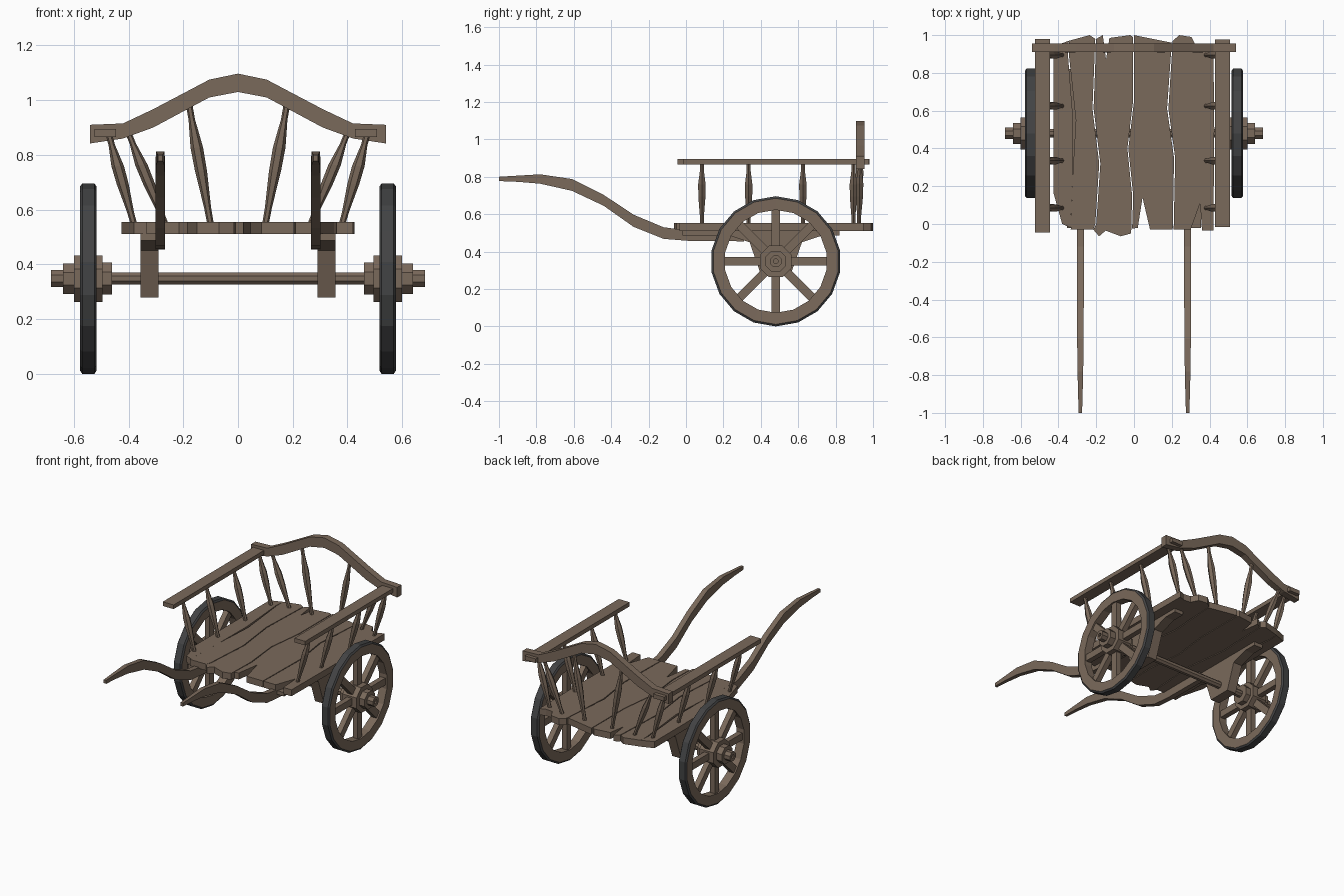
import bpy, bmesh, math
from mathutils import Vector

if "Cube" in bpy.data.objects:
    bpy.data.objects.remove(bpy.data.objects["Cube"])


def material(name, rgb):
    m = bpy.data.materials.new(name)
    m.diffuse_color = (*rgb, 1)
    m.use_nodes = True
    m.node_tree.nodes["Principled BSDF"].inputs["Base Color"].default_value = m.diffuse_color
    return m


WOOD = material("weathered wood", (0.195, 0.142, 0.104))
IRON = material("dark iron", (0.055, 0.056, 0.058))
WHEEL_Y, WHEEL_Z = 0.48, 0.348


def finish(name, bm, mats=(WOOD,)):
    bmesh.ops.recalc_face_normals(bm, faces=bm.faces)
    me = bpy.data.meshes.new(name)
    bm.to_mesh(me)
    bm.free()
    for m in mats:
        me.materials.append(m)
    ob = bpy.data.objects.new(name, me)
    bpy.context.collection.objects.link(ob)
    return ob


def skin(bm, rings, closed=False):
    """Join rings of points into a tube, capped unless it closes on itself."""
    vs = [[bm.verts.new(p) for p in r] for r in rings]
    n = len(vs[0])
    for i in range(len(vs) if closed else len(vs) - 1):
        a, b = vs[i], vs[(i + 1) % len(vs)]
        for k in range(n):
            bm.faces.new((a[k], a[(k + 1) % n], b[(k + 1) % n], b[k]))
    if not closed:
        bm.faces.new(vs[0])
        bm.faces.new(vs[-1])


def lathe_x(name, profile, n, closed=False, turn=0.0, mats=(WOOD,)):
    """Turn (x, radius) pairs about the axle line."""
    bm = bmesh.new()
    ang = [2 * math.pi * (k + turn) / n for k in range(n)]
    skin(bm, [[(x, WHEEL_Y + r * math.sin(a), WHEEL_Z + r * math.cos(a)) for a in ang]
              for x, r in profile], closed)
    return finish(name, bm, mats)


def box(name, x0, x1, y0, y1, z0, z1):
    bm = bmesh.new()
    skin(bm, [[(x0, y0, z), (x1, y0, z), (x1, y1, z), (x0, y1, z)] for z in (z0, z1)])
    return finish(name, bm)


def spindle(name, a, b):
    """Hexagonal turned post with a swollen middle."""
    a, b = Vector(a), Vector(b)
    bm = bmesh.new()
    rings = []
    for t, r in ((0, .012), (.15, .013), (.45, .022), (.65, .023), (.88, .012), (1, .012)):
        c = a.lerp(b, t)
        rings.append([c + Vector((r * math.cos(k * math.pi / 3), r * math.sin(k * math.pi / 3), 0))
                      for k in range(6)])
    skin(bm, rings)
    return finish(name, bm)


# Bed planks: worn outlines with splits and broken ends
planks = [
    [(-.425, .16), (-.38, 0), (-.335, -.02), (-.325, .25), (-.322, .55), (-.35, .9), (-.345, .97), (-.425, .94)],
    [(-.335, -.03), (-.215, -.03), (-.205, 0), (-.184, .32), (-.22, .61), (-.205, .98), (-.235, 1),
     (-.345, .97), (-.345, .9), (-.308, .55), (-.325, .25)],
    [(-.215, -.03), (-.185, -.065), (-.15, -.035), (-.07, -.065), (-.015, -.05), (-.01, .15), (-.035, .4),
     (-.005, .65), (-.005, .99), (-.02, 1), (-.13, .985), (-.148, .87), (-.165, 1), (-.2, .98),
     (-.214, .61), (-.178, .32), (-.2, 0)],
    [(-.01, -.025), (.02, -.02), (.045, .14), (.085, -.03), (.205, -.03), (.212, .35), (.175, .61),
     (.2, .96), (.15, .97), (0, 1), (0, .65), (-.03, .4), (-.004, .15)],
    [(.21, -.03), (.3, -.03), (.35, .11), (.36, -.035), (.42, -.035), (.425, .5), (.42, .95), (.38, .935),
     (.33, .94), (.305, .99), (.24, 1), (.205, .97), (.182, .61), (.218, .35)],
]
for i, outline in enumerate(planks):
    bm = bmesh.new()
    skin(bm, [[(x, y, z) for x, y in outline] for z in (.511, .554)])
    finish(f"bed_plank_{i + 1}", bm)

# Back arch
bm = bmesh.new()
half = [(.54, .842, .91), (.42, .86, .915), (.31, .9, .967), (.105, 1.01, 1.075)]
pts = [(-x, a, b) for x, a, b in half] + [(0, 1.03, 1.097)] + half[::-1]
skin(bm, [[(x, .91, a), (x, .955, a), (x, .955, b), (x, .91, b)] for x, a, b in pts])
finish("back_arch", bm)

# Side rails
box("left_rail", -.525, -.445, -.045, .98, .866, .894)
box("right_rail", .428, .508, -.015, .978, .866, .894)

# Axle with hollow ends
lathe_x("axle", [(-.665, .013), (-.683, .013), (-.683, .033), (-.63, .033), (-.63, .024),
                 (.63, .024), (.63, .033), (.683, .033), (.683, .013), (.665, .013)], 8, turn=.5)

for s, side in ((-1, "left"), (1, "right")):
    # Wheel rim with an iron outer band
    rim = lathe_x(side + "_wheel_rim",
                  [(s * (.547 + w), r) for w, r in ((-.028, .275), (-.03, .337), (-.022, .348),
                                                    (.022, .348), (.03, .337), (.028, .275))],
                  18, closed=True, mats=(WOOD, IRON))
    for p in rim.data.polygons:
        r = math.hypot(p.center.y - WHEEL_Y, p.center.z - WHEEL_Z)
        p.material_index = 1 if r > .325 else 0

    # Stepped hub
    lathe_x(side + "_hub", [(s * x, r) for x, r in ((.46, .063), (.495, .063), (.495, .092), (.6, .092),
                                                    (.6, .06), (.64, .06))], 8, turn=.5)

    # Eight spokes
    bm = bmesh.new()
    for k in range(8):
        a = k * math.pi / 4
        out = Vector((0, math.sin(a), math.cos(a)))
        across = Vector((0, math.cos(a), -math.sin(a))) * .023
        dx = Vector((.018, 0, 0))
        hub = Vector((s * .547, WHEEL_Y, WHEEL_Z))
        skin(bm, [[hub + out * r + across + dx, hub + out * r - across + dx,
                   hub + out * r - across - dx, hub + out * r + across - dx] for r in (.06, .285)])
    finish(side + "_spokes", bm)

    # Curved pulling shaft
    path = [(-1, .777, .8, .009), (-.9, .773, .806, .012), (-.78, .763, .813, .015), (-.61, .725, .788, .017),
            (-.44, .645, .703, .018), (-.28, .532, .597, .018), (-.12, .468, .53, .018),
            (.02, .457, .512, .018), (.31, .455, .512, .018)]
    bm = bmesh.new()
    skin(bm, [[(s * .284 - w, y, a), (s * .284 + w, y, a), (s * .284 + w, y, b), (s * .284 - w, y, b)]
              for y, a, b, w in path])
    finish(side + "_shaft", bm)

    # Bed beam and axle bracket
    x0, x1 = sorted((s * .29, s * .356))
    box(side + "_bed_beam", x0, x1, -.02, .82, .487, .512)
    bm = bmesh.new()
    side_profile = [(.22, .49), (.34, .45), (.4, .278), (.56, .278), (.62, .45), (.74, .49)]
    skin(bm, [[(x, y, z) for y, z in side_profile] for x in (x0, x1)])
    finish(side + "_axle_bracket", bm)

    # Side and back spindles
    for i, y in enumerate((.085, .335, .625, .895)):
        spindle(f"{side}_spindle_{i + 1}", (s * .38, y, .545), (s * .472, y, .875))
    spindle(side + "_back_outer_spindle", (s * .265, .925, .545), (s * .4, .93, .88))
    spindle(side + "_back_inner_spindle", (s * .1, .925, .545), (s * .178, .93, .98))
